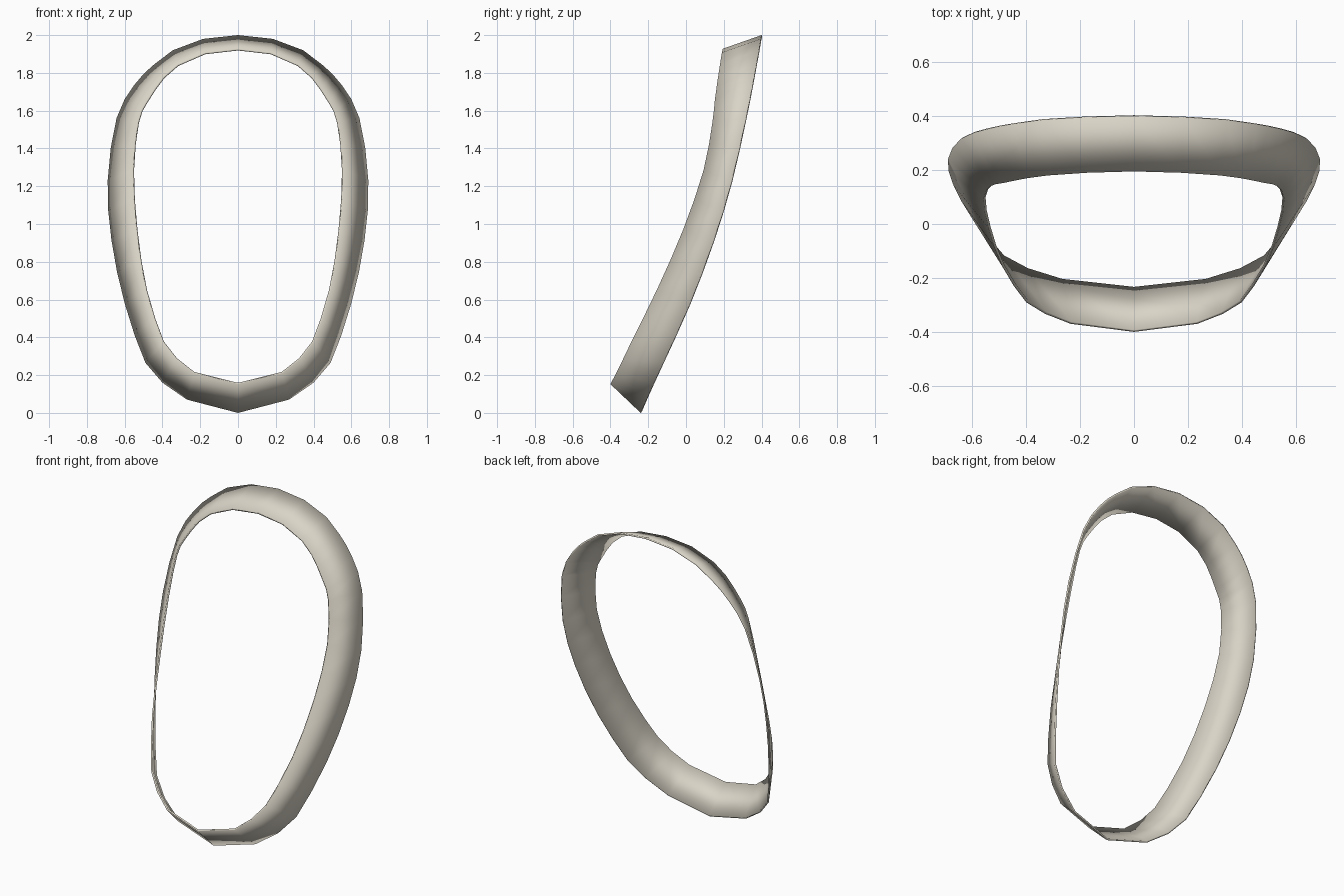
import bpy
import bmesh
from mathutils import Vector

if "Cube" in bpy.data.objects:
    bpy.data.objects.remove(bpy.data.objects["Cube"])

THICKNESS = 0.01

# Right half of each rim, from bottom centre to top centre (x, y, z)
back_rim = [(0, -.24, 0), (.27, -.21, .07), (.40, -.17, .16), (.49, -.122, .265),
            (.60, .02, .58), (.67, .145, .915), (.69, .24, 1.23), (.643, .315, 1.56),
            (.55, .35, 1.735), (.45, .37, 1.84), (.345, .385, 1.92),
            (.185, .395, 1.98), (0, .40, 2.0)]
front_rim = [(0, -.40, .152), (.235, -.37, .21), (.33, -.333, .285), (.40, -.29, .375),
             (.49, -.155, .65), (.54, -.015, .97), (.558, .093, 1.285), (.532, .14, 1.54),
             (.485, .152, 1.65), (.395, .17, 1.78), (.32, .18, 1.845),
             (.175, .19, 1.908), (0, .195, 1.928)]


def refine(points):
    """Round off the long side segments with a Catmull-Rom midpoint."""
    p = [Vector(v) for v in points]
    out = []
    for i, v in enumerate(p):
        out.append(v)
        if 3 <= i <= 8:
            out.append((9 * (p[i] + p[i + 1]) - p[i - 1] - p[i + 2]) / 16)
    return out


def full_loop(points):
    """Mirror a half rim across x = 0 into a closed loop."""
    half = refine(points)
    return half + [Vector((-v.x, v.y, v.z)) for v in half[-2:0:-1]]


back, front = full_loop(back_rim), full_loop(front_rim)
n = len(back)

# Thin band swept around the opening, four vertices per section
bm = bmesh.new()
sections = []
for i in range(n):
    j, k = (i + 1) % n, i - 1
    tangent = (back[j] - back[k]) + (front[j] - front[k])
    width = back[i] - front[i]
    inward = tangent.cross(width).normalized()
    middle = Vector((0, (back[i].y + front[i].y) / 2, 1.0))
    if inward.dot(middle - back[i]) < 0:
        inward.negate()
    offset = inward * THICKNESS
    ring = (front[i], back[i], back[i] + offset, front[i] + offset)
    sections.append([bm.verts.new(v) for v in ring])
for i in range(n):
    a, b = sections[i], sections[(i + 1) % n]
    for s in range(4):
        t = (s + 1) % 4
        bm.faces.new((a[s], a[t], b[t], b[s])).smooth = True
bmesh.ops.recalc_face_normals(bm, faces=bm.faces)

mesh = bpy.data.meshes.new("oval_rim_band")
bm.to_mesh(mesh)
bm.free()

# Warm off-white finish
mat = bpy.data.materials.new("warm_ivory")
mat.diffuse_color = (0.70, 0.66, 0.57, 1)
mat.use_nodes = True
mat.node_tree.nodes["Principled BSDF"].inputs["Base Color"].default_value = mat.diffuse_color
mesh.materials.append(mat)
bpy.context.collection.objects.link(bpy.data.objects.new("oval_rim_band", mesh))
